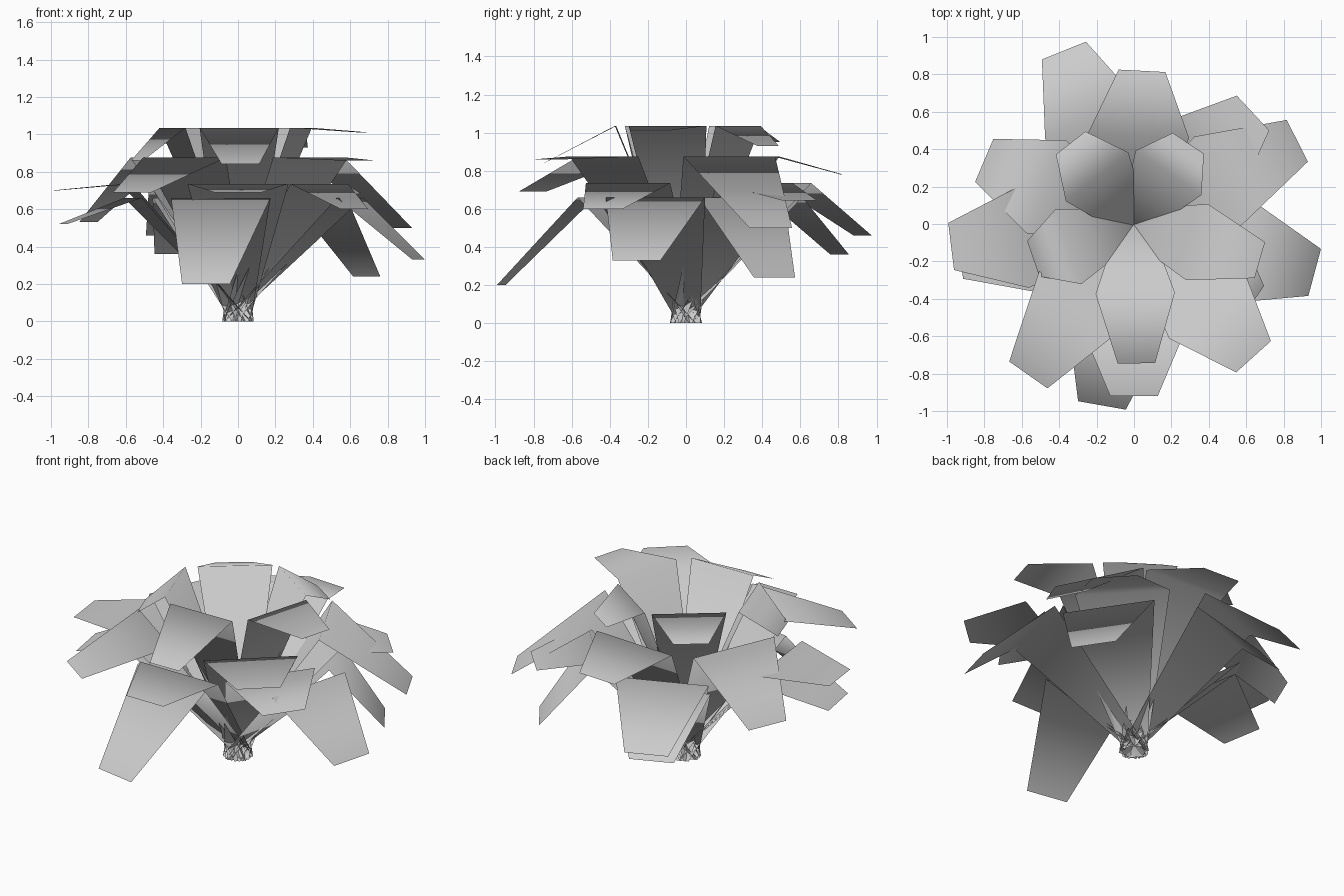
import bpy, math
from mathutils import Vector

cube = bpy.data.objects.get("Cube")
if cube:
    bpy.data.objects.remove(cube, do_unlink=True)

grey = bpy.data.materials.new("leaf_grey")
grey.use_nodes = True
tone = (0.6, 0.6, 0.6, 1)
grey.diffuse_color = tone
grey.node_tree.nodes["Principled BSDF"].inputs["Base Color"].default_value = tone


def leaf(name, angle, bend_r, bend_z, tip_r, tip_z, base_half, bend_half, tip_half):
    """A blade crossing the axis at its foot, rising to a wide bend, then falling to a narrower tip."""
    a = math.radians(angle)
    out = Vector((math.cos(a), math.sin(a), 0))
    side = Vector((-math.sin(a), math.cos(a), 0))
    up = Vector((0, 0, 1))
    verts = []
    for r, z, half in ((-0.06, 0, base_half), (bend_r, bend_z, bend_half), (tip_r, tip_z, tip_half)):
        centre = out * r + up * z
        verts += [centre - side * half, centre + side * half]
    mesh = bpy.data.meshes.new(name)
    mesh.from_pydata(verts, [], [(0, 2, 3, 1), (2, 4, 5, 3)])
    mesh.materials.append(grey)
    for face in mesh.polygons:
        face.use_smooth = True
    obj = bpy.data.objects.new(name, mesh)
    bpy.context.collection.objects.link(obj)


# Each whorl: bend height, half widths at base, bend and tip,
# then its leaves as angle, bend radius, tip radius, tip height
whorls = {
    "top_leaf": (1.035, 0.06, 0.212, 0.1, [
        (-89, 0.37, 0.745, 0.84),
        (-16, 0.35, 0.7, 1.01),
        (56, 0.33, 0.52, 0.93),
        (128, 0.32, 0.55, 0.95),
        (199, 0.37, 0.57, 0.86)]),
    "upper_leaf": (0.875, 0.06, 0.27, 0.125, [
        (-48, 0.58, 0.955, 0.86),
        (27, 0.5, 0.98, 0.5),
        (87, 0.475, 0.82, 0.78),
        (157, 0.51, 0.87, 0.53),
        (235, 0.5, 0.985, 0.69)]),
    "middle_leaf": (0.735, 0.06, 0.27, 0.127, [
        (-90, 0.58, 0.92, 0.69),
        (-35, 0.53, 0.76, 0.6),
        (43, 0.53, 0.87, 0.645),
        (112, 0.6, 1, 0.46),
        (187, 0.6, 0.985, 0.7)]),
    "lower_leaf": (0.66, 0.06, 0.27, 0.13, [
        (-100, 0.53, 0.985, 0.2),
        (-15, 0.62, 1, 0.33),
        (34, 0.52, 0.83, 0.24),
        (112, 0.55, 0.87, 0.36),
        (190, 0.57, 0.95, 0.52)]),
}

for name, (bend_z, base_half, bend_half, tip_half, leaves) in whorls.items():
    for i, (angle, bend_r, tip_r, tip_z) in enumerate(leaves, 1):
        leaf(f"{name}_{i}", angle, bend_r, bend_z, tip_r, tip_z, base_half, bend_half, tip_half)
